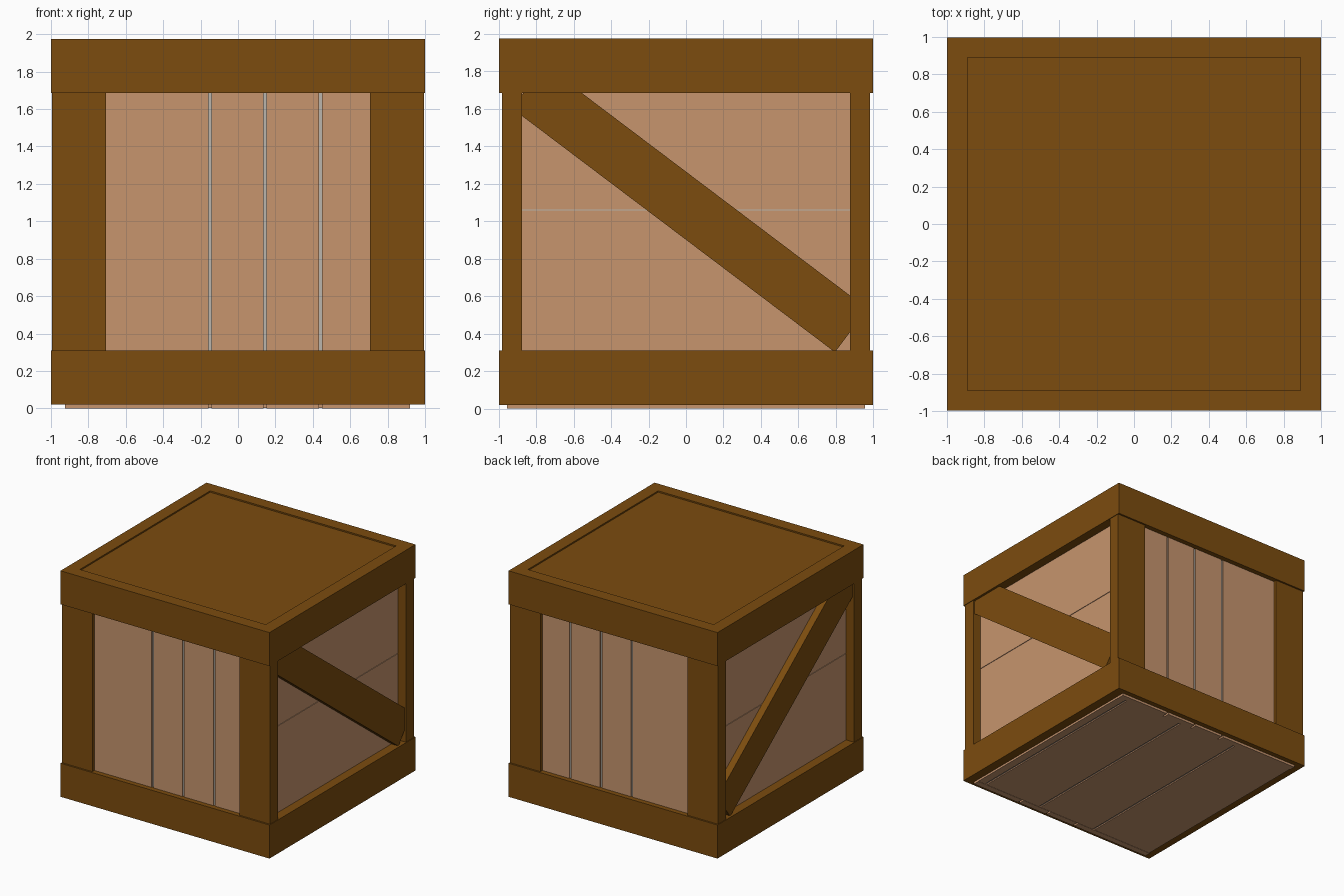
import bpy, bmesh, math
from mathutils import Matrix

if "Cube" in bpy.data.objects:
    bpy.data.objects.remove(bpy.data.objects["Cube"])


def material(name, rgb):
    m = bpy.data.materials.new(name)
    m.diffuse_color = (*rgb, 1)
    m.use_nodes = True
    m.node_tree.nodes["Principled BSDF"].inputs["Base Color"].default_value = m.diffuse_color
    return m


DARK = material("dark wood", (0.2, 0.072, 0.0045))
LIGHT = material("light wood", (0.57, 0.3, 0.155))
GREY = material("grey gap", (0.5, 0.47, 0.42))


def box(name, x, y, z, mat, tilt=0.0):
    """Box from (min, max) ranges, optionally turned about x through its centre."""
    size = [r[1] - r[0] for r in (x, y, z)]
    centre = [(r[0] + r[1]) / 2 for r in (x, y, z)]
    bm = bmesh.new()
    bmesh.ops.create_cube(bm, size=1, matrix=Matrix.Rotation(tilt, 4, 'X') @ Matrix.Diagonal((*size, 1)))
    me = bpy.data.meshes.new(name)
    bm.to_mesh(me)
    bm.free()
    me.materials.append(mat)
    ob = bpy.data.objects.new(name, me)
    ob.location = centre
    bpy.context.collection.objects.link(ob)
    return ob


def side(s, a, b):
    """Range a..b mirrored to the side s."""
    return (a, b) if s > 0 else (-b, -a)


def spans(lo, hi, cuts, gap):
    """Split lo..hi at the cuts, leaving gaps."""
    edges = [lo - gap / 2, *cuts, hi + gap / 2]
    return [(a + gap / 2, b - gap / 2) for a, b in zip(edges, edges[1:])]


# Frame boards around the top and bottom
for label, z in (("bottom", (0.02, 0.31)), ("top", (1.685, 1.975))):
    for s, n in ((-1, "front"), (1, "back")):
        box(f"{label}_{n}_board", (-1, 1), side(s, 0.89, 0.998), z, DARK)
    for s, n in ((-1, "left"), (1, "right")):
        box(f"{label}_{n}_board", side(s, 0.89, 1), (-0.89, 0.89), z, DARK)

# Corner posts
for sx, nx in ((-1, "left"), (1, "right")):
    for sy, ny in ((-1, "front"), (1, "back")):
        box(f"{ny}_{nx}_post", side(sx, 0.705, 0.995), side(sy, 0.875, 0.983), (0.3, 1.7), DARK)

# Lid, slightly below the rim
box("lid", (-0.895, 0.895), (-0.895, 0.895), (1.92, 1.963), DARK)

# Front and back upright planks, with grey strips in the gaps
cuts = (-0.15, 0.145, 0.44)
for s, n in ((-1, "front"), (1, "back")):
    for i, x in enumerate(spans(-0.925, 0.92, cuts, 0.016)):
        box(f"{n}_plank_{i}", x, side(s, 0.9, 0.955), (0.0, 1.9), LIGHT)
    for i, c in enumerate(cuts):
        box(f"{n}_gap_{i}", (c - 0.008, c + 0.008), side(s, 0.91, 0.945), (0.02, 1.9), GREY)

# Side planks running front to back, and the diagonal braces
for s, n in ((-1, "left"), (1, "right")):
    for i, z in enumerate(spans(0.02, 1.9, (1.06,), 0.005)):
        box(f"{n}_plank_{i}", side(s, 0.87, 0.92), (-0.9, 0.9), z, LIGHT)
    box(f"{n}_gap", side(s, 0.88, 0.915), (-0.9, 0.9), (1.0575, 1.0625), GREY)
    box(f"{n}_brace", side(s, 0.9, 0.98), (0.02 - 1.08, 0.02 + 1.08),
        (1.068 - 0.145, 1.068 + 0.145), DARK, -math.atan(0.755))

# Floor planks
cuts = (0.84, 0.26, -0.32)
for i, x in enumerate(spans(-0.92, 0.92, cuts[::-1], 0.018)):
    box(f"floor_plank_{i}", x, (-0.9, 0.9), (0.002, 0.06), LIGHT)
for i, c in enumerate(cuts):
    box(f"floor_gap_{i}", (c - 0.009, c + 0.009), (-0.9, 0.9), (0.012, 0.05), GREY)
